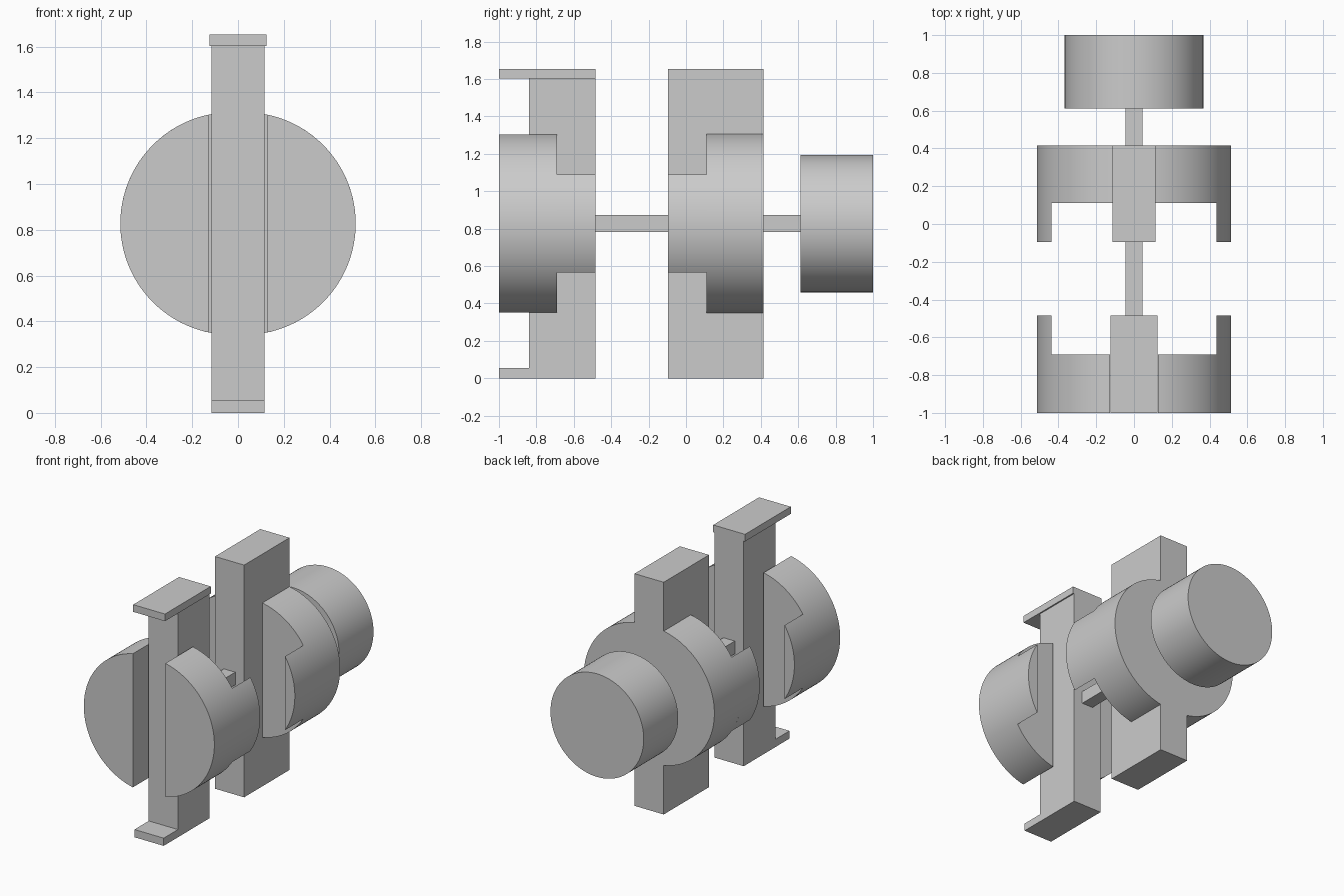
import bpy
import bmesh
from math import sin, cos, asin, pi, sqrt

cube = bpy.data.objects.get("Cube")
if cube:
    bpy.data.objects.remove(cube, do_unlink=True)

# Plain grey for the whole mechanism
grey = bpy.data.materials.new("plain_grey")
grey.use_nodes = True
colour = (0.6, 0.6, 0.6, 1)
grey.diffuse_color = colour
grey.node_tree.nodes["Principled BSDF"].inputs["Base Color"].default_value = colour

AXIS_Z = 0.827   # height of the common axis
RADIUS = 0.486   # rim radius of each half disc
OFFSET = 0.028   # each half disc is moved this far from the axis


def prism(name, outline, y0, y1):
    """Extrude an (x, z) outline from y0 to y1."""
    bm = bmesh.new()
    face = bm.faces.new([bm.verts.new((x, y0, z)) for x, z in outline])
    new = bmesh.ops.extrude_face_region(bm, geom=[face])["geom"]
    verts = [v for v in new if isinstance(v, bmesh.types.BMVert)]
    bmesh.ops.translate(bm, verts=verts, vec=(0, y1 - y0, 0))
    bmesh.ops.recalc_face_normals(bm, faces=bm.faces)
    mesh = bpy.data.meshes.new(name)
    bm.to_mesh(mesh)
    bm.free()
    mesh.materials.append(grey)
    obj = bpy.data.objects.new(name, mesh)
    bpy.context.collection.objects.link(obj)
    bpy.ops.object.select_all(action="DESELECT")
    obj.select_set(True)
    bpy.context.view_layer.objects.active = obj
    bpy.ops.object.shade_smooth_by_angle(angle=pi / 6)
    return obj


def box(name, x, y0, y1, z0, z1):
    return prism(name, [(-x, z0), (x, z0), (x, z1), (-x, z1)], y0, y1)


def segment(side, chord_x, steps):
    """Part of the rim circle outside a vertical chord, on one side."""
    d = chord_x - OFFSET
    half = asin(sqrt(RADIUS ** 2 - d ** 2) / RADIUS)
    angles = [half * (2 * i / steps - 1) for i in range(steps + 1)]
    return [(side * (OFFSET + RADIUS * cos(a)), AXIS_Z + RADIUS * sin(a)) for a in angles]


# Half discs and the lugs that reach from their rims
for end, y_disc, y_lug, chord in (("front", (-1, -0.69), (-0.69, -0.485), 0.128),
                                  ("rear", (0.11, 0.415), (-0.095, 0.11), 0.115)):
    for side, word in ((1, "left"), (-1, "right")):
        prism(f"{end}_half_disc_{word}", segment(side, chord, 64), *y_disc)
        prism(f"{end}_lug_{word}", segment(side, 0.437, 32), *y_lug)

# Front post with its top and bottom flanges
box("front_post", 0.115, -0.84, -0.485, 0, 1.602)
box("front_top_plate", 0.125, -1, -0.485, 1.602, 1.653)
box("front_bottom_flange", 0.115, -1, -0.84, 0, 0.055)

# Rear post
box("rear_post", 0.115, -0.095, 0.415, 0, 1.653)

# Square shaft sections
box("middle_shaft", 0.045, -0.485, -0.095, 0.782, 0.872)
box("rear_shaft", 0.045, 0.415, 0.612, 0.782, 0.872)

# Round drum at the back
drum = [(0.367 * cos(2 * pi * i / 96), AXIS_Z + 0.367 * sin(2 * pi * i / 96)) for i in range(96)]
prism("rear_drum", drum, 0.612, 1)
